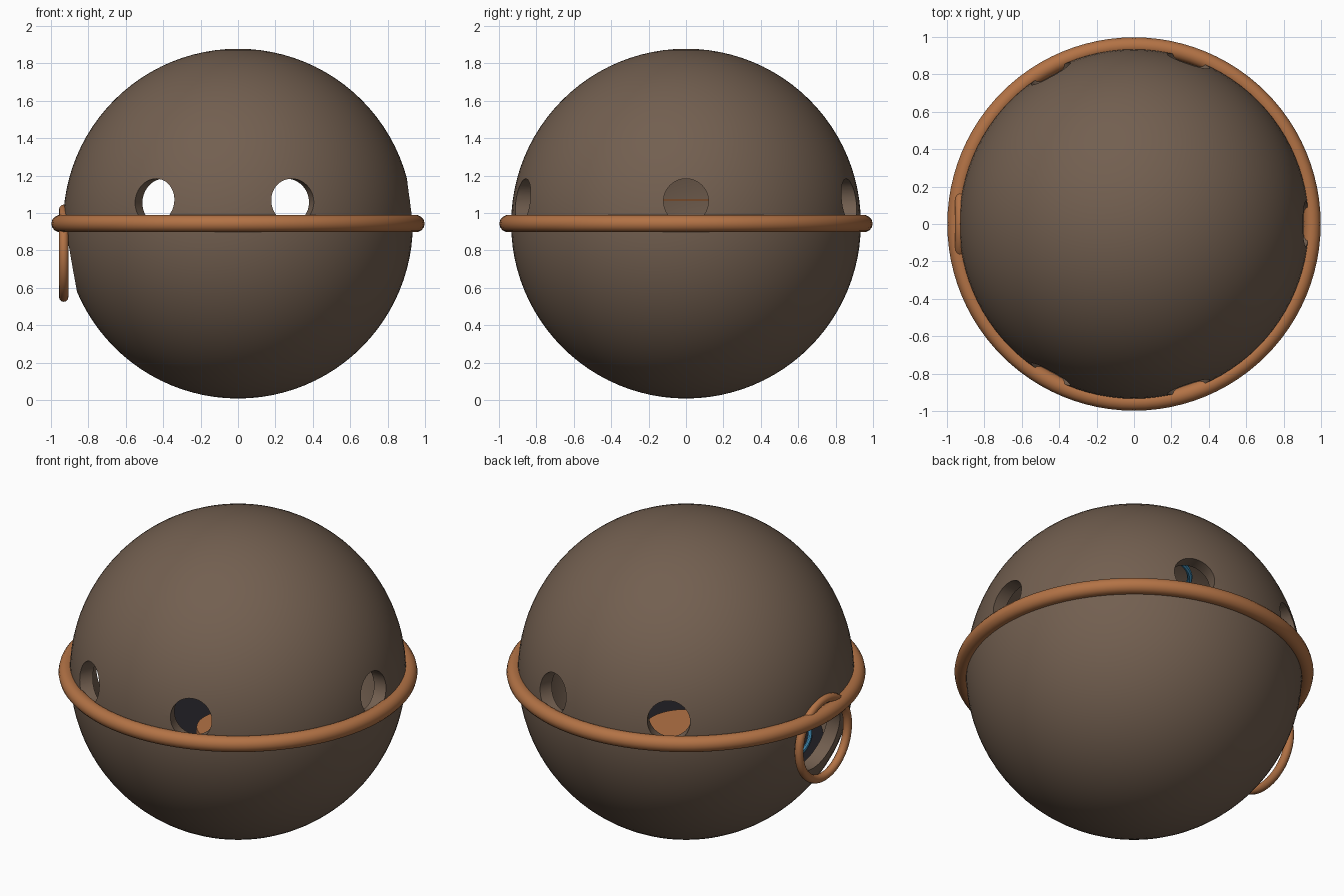
import bpy, math
from math import radians, cos, sin

if "Cube" in bpy.data.objects:
    bpy.data.objects.remove(bpy.data.objects["Cube"])

R, CZ, WALL = 0.935, 0.943, 0.08
DOOR_Z, WINDOW_Z = 0.785, 1.063


def material(name, rgb):
    m = bpy.data.materials.new(name)
    m.diffuse_color = (*rgb, 1)
    m.use_nodes = True
    m.node_tree.nodes["Principled BSDF"].inputs["Base Color"].default_value = m.diffuse_color
    return m


BROWN = material("brown_metal", (0.17, 0.115, 0.08))
COPPER = material("copper", (0.45, 0.17, 0.06))
DARK = material("dark_floor", (0.015, 0.014, 0.018))
BLUE = material("blue_light", (0.08, 0.4, 0.7))


def finish(name, mat=None, angle=35):
    ob = bpy.context.object
    ob.name = name
    if mat:
        ob.data.materials.append(mat)
        bpy.ops.object.shade_smooth_by_angle(angle=radians(angle))
    return ob


def ring(name, major, minor, loc, mat, rot=(0, 0, 0), segs=96, sides=14):
    bpy.ops.mesh.primitive_torus_add(major_radius=major, minor_radius=minor, location=loc,
                                     rotation=rot, major_segments=segs, minor_segments=sides)
    return finish(name, mat)


def disc(name, radius, height, loc, mat=None, rot=(0, 0, 0), verts=64):
    bpy.ops.mesh.primitive_cylinder_add(radius=radius, depth=height, location=loc,
                                        rotation=rot, vertices=verts)
    return finish(name, mat)


# hollow spherical hull
bpy.ops.mesh.primitive_uv_sphere_add(segments=96, ring_count=48, radius=R, location=(0, 0, CZ))
hull = finish("hull")
sol = hull.modifiers.new("wall", 'SOLIDIFY')
sol.thickness = WALL
sol.offset = -1

# round windows and the doorway, cut radially
cuts = [("window_cutter", a, 0.12, WINDOW_Z) for a in (0, 71.5, -71.5, 119, -119)]
cuts.append(("door_cutter", 180, 0.205, DOOR_Z))
cutters = []
for name, a, r, z in cuts:
    t = radians(a)
    c = disc(name, r, 0.6, (0.9 * cos(t), 0.9 * sin(t), z), None, (0, radians(90), t), 48)
    c.hide_render = True
    cutters.append(c)
    b = hull.modifiers.new(name, 'BOOLEAN')
    b.operation = 'DIFFERENCE'
    b.solver = 'EXACT'
    b.object = c

bpy.ops.object.select_all(action='DESELECT')
hull.select_set(True)
bpy.context.view_layer.objects.active = hull
for m in list(hull.modifiers):
    bpy.ops.object.modifier_apply(modifier=m.name)
for c in cutters:
    bpy.data.objects.remove(c)
hull.data.materials.clear()
finish("hull", BROWN)

# outer bands
ring("equator_band", 0.952, 0.046, (0, 0, CZ), COPPER)
ring("door_frame", 0.235, 0.025, (-0.932, 0, DOOR_Z), COPPER, (0, radians(90), 0), 64, 12)

# interior
disc("floor", 0.765, 0.03, (0, 0, 0.54), DARK, verts=96)
disc("pedestal", 0.23, 0.05, (0, 0, 0.58), COPPER)
ring("floor_light", 0.69, 0.012, (0, 0, 0.565), BLUE, sides=8)
ring("ceiling_light", 0.31, 0.015, (0, 0, 1.55), BLUE, segs=64, sides=8)

# slim rail above the doorway inside
bpy.ops.mesh.primitive_cube_add(size=1, location=(-0.83, 0, 1.07))
bpy.context.object.scale = (0.03, 0.34, 0.01)
finish("door_rail", COPPER)
